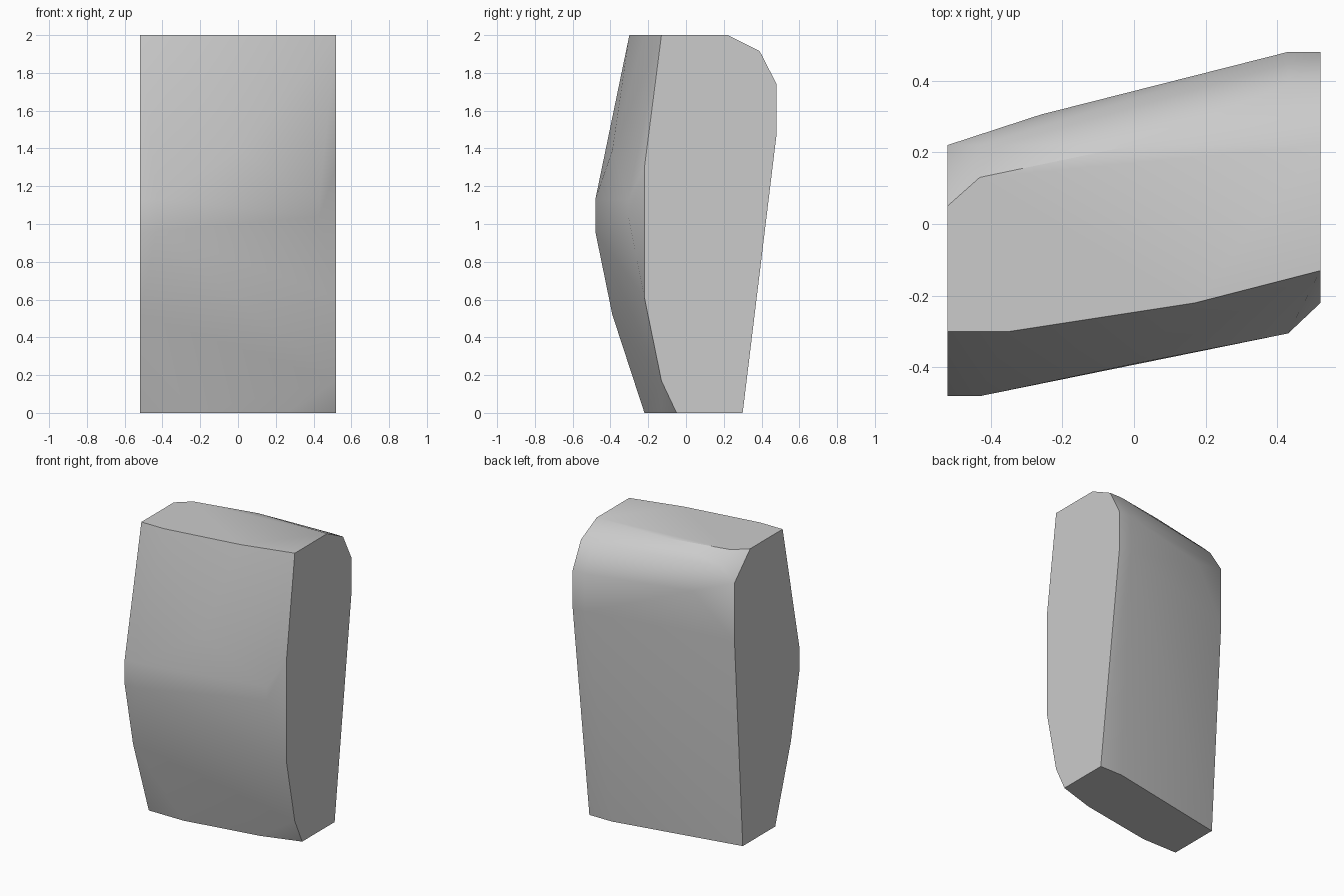
import bpy
import bmesh
from math import radians

cube = bpy.data.objects.get("Cube")
if cube:
    bpy.data.objects.remove(cube, do_unlink=True)

# Flat end outlines (y, z)
HALF = 0.52
right_end = [(-.30, 2), (.05, 2), (.22, 1.83), (.22, 1.44), (.13, 0),
             (-.22, 0), (-.39, .52), (-.48, .96), (-.48, 1.13)]
left_end = [(-.13, 2), (.22, 2), (.39, 1.915), (.48, 1.74), (.48, 1.48), (.30, 0),
            (-.05, 0), (-.13, .17), (-.22, .61), (-.22, 1.3)]

# Corners between the ends (x, y, z)
top_rim = [(-.35, -.30, 2), (.17, -.22, 2), (0, .22, 2), (-.43, .13, 2)]
bottom_rim = [(.26, -.13, 0), (-.26, -.22, 0), (.35, .30, 0)]
front_bulge = [(-.43, -.48, 1.13), (-.43, -.48, .96), (0, -.39, 1.39),
               (.43, -.305, 1.13), (.43, -.305, 1.04)]
back_shoulder = [(-.43, .22, 1.915), (-.26, .305, 1.74), (.43, .39, 1.915),
                 (.43, .48, 1.74), (.43, .48, 1.48)]

points = [(-HALF, y, z) for y, z in right_end] + [(HALF, y, z) for y, z in left_end]
points += top_rim + bottom_rim + front_bulge + back_shoulder

# Faceted block wrapped around the corners
bm = bmesh.new()
for p in points:
    bm.verts.new(p)
hull = bmesh.ops.convex_hull(bm, input=bm.verts)
loose = [v for v in bm.verts if not v.link_faces]
bmesh.ops.delete(bm, geom=loose, context='VERTS')
bmesh.ops.dissolve_limit(bm, angle_limit=radians(0.5), verts=bm.verts, edges=bm.edges)
bmesh.ops.recalc_face_normals(bm, faces=bm.faces)
mesh = bpy.data.meshes.new("stone_block")
bm.to_mesh(mesh)
bm.free()

block = bpy.data.objects.new("stone_block", mesh)
bpy.context.collection.objects.link(block)

# Plain grey
grey = bpy.data.materials.new("light_grey")
grey.use_nodes = True
colour = (0.6, 0.6, 0.6, 1)
grey.diffuse_color = colour
grey.node_tree.nodes["Principled BSDF"].inputs["Base Color"].default_value = colour
mesh.materials.append(grey)

# Rounded faces with crisp rims
bpy.ops.object.select_all(action='DESELECT')
block.select_set(True)
bpy.context.view_layer.objects.active = block
bpy.ops.object.shade_smooth_by_angle(angle=radians(40))
